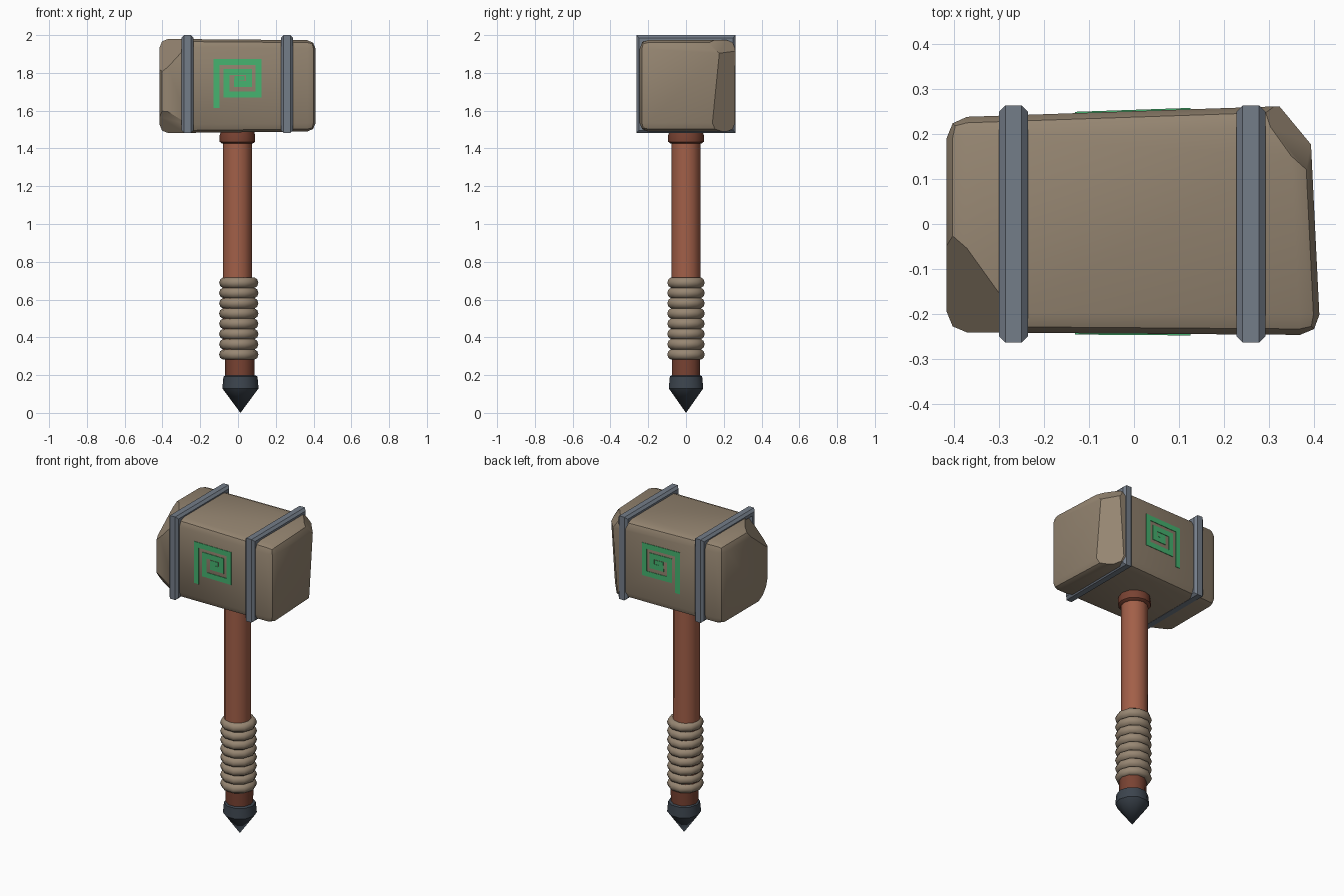
import bpy, bmesh, math
from mathutils import Vector

if "Cube" in bpy.data.objects:
    bpy.data.objects.remove(bpy.data.objects["Cube"])


def material(name, rgb):
    m = bpy.data.materials.new(name)
    m.diffuse_color = (*rgb, 1)
    m.use_nodes = True
    m.node_tree.nodes["Principled BSDF"].inputs["Base Color"].default_value = m.diffuse_color
    return m


STONE = material("stone", (0.30, 0.235, 0.165))
ROPE = material("rope", (0.31, 0.24, 0.17))
IRON = material("iron", (0.175, 0.205, 0.25))
DARK_IRON = material("dark iron", (0.045, 0.058, 0.075))
WOOD = material("wood", (0.36, 0.115, 0.065))
DARK_WOOD = material("dark wood", (0.19, 0.055, 0.032))
GREEN = material("green rune", (0.06, 0.45, 0.16))


def finish(name, bm, mat, angle=40):
    bmesh.ops.recalc_face_normals(bm, faces=bm.faces[:])
    me = bpy.data.meshes.new(name)
    bm.to_mesh(me)
    bm.free()
    me.materials.append(mat)
    me.shade_smooth()
    me.set_sharp_from_angle(angle=math.radians(angle))
    ob = bpy.data.objects.new(name, me)
    bpy.context.collection.objects.link(ob)
    return ob


def lathe(name, profile, mat, sides=10, cx=0.0):
    """Revolve (radius, z) points around a vertical axis at x = cx."""
    bm = bmesh.new()
    rings = []
    for r, z in profile:
        rings.append([bm.verts.new((cx + r * math.cos(2 * math.pi * i / sides),
                                    r * math.sin(2 * math.pi * i / sides), z))
                      for i in range(sides)])
    for a, b in zip(rings, rings[1:]):
        for i in range(sides):
            j = (i + 1) % sides
            bm.faces.new((a[i], a[j], b[j], b[i]))
    bm.faces.new(rings[0])
    bm.faces.new(rings[-1])
    bmesh.ops.remove_doubles(bm, verts=bm.verts[:], dist=0.0005)
    return finish(name, bm, mat)


# Handle, collar, lower shaft, pommel
lathe("handle", [(0.079, 0.3), (0.077, 0.9), (0.077, 1.5)], WOOD, 12, -0.003)
lathe("collar", [(0.08, 1.425), (0.094, 1.435), (0.094, 1.47), (0.085, 1.50)],
      DARK_WOOD, 12, -0.003)
lathe("lower_shaft", [(0.077, 0.15), (0.079, 0.32)], DARK_WOOD, 10, 0.01)
lathe("pommel", [(0.08, 0.198), (0.09, 0.193), (0.096, 0.13), (0.0001, 0.0)],
      DARK_IRON, 10, 0.013)

# Rope grip: eight stacked rounded rings
grip = []
for k in range(8):
    z = 0.282 + k * 0.0543
    grip += [(0.084, z), (0.098, z + 0.009), (0.104, z + 0.027),
             (0.098, z + 0.045)]
grip.append((0.084, 0.282 + 8 * 0.0543))
lathe("rope_grip", grip, ROPE, 10, 0.004)

# Stone head: uneven block with rounded edges and chipped corners
XL, XR = -0.415, 0.413
FRONT, BACK = (-0.240, -0.246), (0.236, 0.264)


def face_y(ends, x):
    return ends[0] + (ends[1] - ends[0]) * (x - XL) / (XR - XL)


bm = bmesh.new()
bmesh.ops.create_cube(bm, size=1)
for v in bm.verts:
    right, back, top = v.co.x > 0, v.co.y > 0, v.co.z > 0
    x = (0.388 if back else XR) if right else XL
    y = face_y(BACK if back else FRONT, x)
    z = (1.973 if right else 1.98) if top else (1.49 if right else 1.481)
    v.co = (x, y, z)
bmesh.ops.bevel(bm, geom=bm.edges[:], offset=0.045, offset_type='OFFSET',
                segments=2, profile=0.5, affect='EDGES', clamp_overlap=True)
centre = Vector((0, 0, 1.73))
chips = [
    ((-0.36, -0.07, 1.978), (-0.29, -0.24, 1.92), (-0.41, -0.20, 1.82)),
    ((0.29, 0.25, 1.96), (0.36, 0.135, 1.973), (0.39, 0.21, 1.88)),
    ((-0.30, -0.24, 1.55), (-0.41, -0.20, 1.57), (-0.33, -0.17, 1.483)),
    ((0.30, 0.258, 1.60), (0.395, 0.14, 1.55), (0.34, 0.20, 1.49)),
]
for chip in chips:
    a, b, c = map(Vector, chip)
    n = (b - a).cross(c - a).normalized()
    if n.dot(a - centre) < 0:
        n = -n
    bmesh.ops.bisect_plane(bm, geom=bm.verts[:] + bm.edges[:] + bm.faces[:],
                           dist=1e-5, plane_co=a, plane_no=n, clear_outer=True)
    bmesh.ops.holes_fill(bm, edges=[e for e in bm.edges if e.is_boundary],
                         sides=0)
finish("stone_head", bm, STONE, 32)


# Iron bands: chamfered square frames around the head
def band(name, cx):
    section = [(-0.032, 0.034), (-0.032, 0.014), (-0.018, 0), (0.018, 0),
               (0.032, 0.014), (0.032, 0.034)]
    bm = bmesh.new()
    loops = []
    for sy, sz in ((-1, -1), (1, -1), (1, 1), (-1, 1)):
        loops.append([bm.verts.new((cx + dx, sy * (0.263 - d),
                                    1.741 + sz * (0.259 - d)))
                      for dx, d in section])
    m = len(section)
    for k in range(4):
        a, b = loops[k], loops[(k + 1) % 4]
        for i in range(m):
            j = (i + 1) % m
            bm.faces.new((a[i], a[j], b[j], b[i]))
    finish(name, bm, IRON, 30)


band("left_band", -0.267)
band("right_band", 0.259)

# Square spiral on the front and back faces of the head
PATH = [Vector(p) for p in (
    (-0.115, 1.614), (-0.115, 1.857), (0.109, 1.857), (0.109, 1.686),
    (-0.062, 1.686), (-0.062, 1.805), (0.058, 1.805), (0.058, 1.742),
    (-0.006, 1.742), (-0.006, 1.772), (0.035, 1.772))]


def spiral(name, ends, sign, half=0.016):
    bm = bmesh.new()
    dirs = [(q - p).normalized() for p, q in zip(PATH, PATH[1:])]
    normals = [Vector((-d.y, d.x)) for d in dirs]
    pairs = []
    for i, p in enumerate(PATH):
        n0, n1 = normals[max(i - 1, 0)], normals[min(i, len(normals) - 1)]
        off = (n0 + n1 if abs(n0.dot(n1)) < 0.5 else n0) * half
        if i >= len(PATH) - 2:          # thinner inner tip
            off *= 0.8
        pairs.append([bm.verts.new((q.x, face_y(ends, q.x) - sign * 0.004, q.y))
                      for q in (p + off, p - off)])
    for a, b in zip(pairs, pairs[1:]):
        bm.faces.new((a[0], a[1], b[1], b[0]))
    ext = bmesh.ops.extrude_face_region(bm, geom=bm.faces[:],
                                        use_keep_orig=True)
    moved = [g for g in ext["geom"] if isinstance(g, bmesh.types.BMVert)]
    bmesh.ops.translate(bm, verts=moved, vec=(0, sign * 0.007, 0))
    finish(name, bm, GREEN, 30)


spiral("front_spiral", FRONT, -1)
spiral("back_spiral", BACK, 1)
